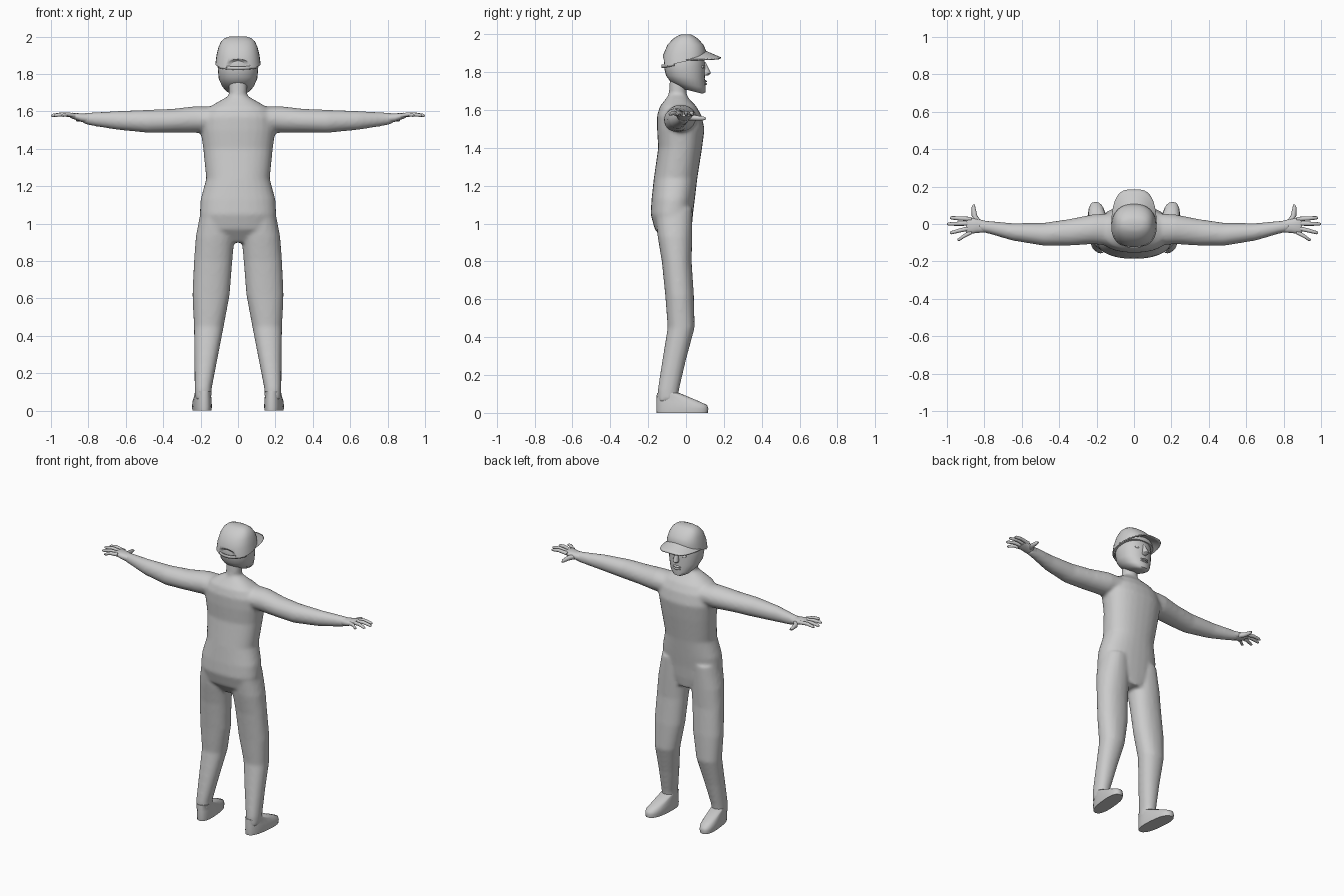
import bpy, bmesh
from math import sin, cos, pi, sqrt
from mathutils import Vector

if "Cube" in bpy.data.objects:
    bpy.data.objects.remove(bpy.data.objects["Cube"])


def finish(name, bm, angle=50):
    bmesh.ops.recalc_face_normals(bm, faces=bm.faces)
    me = bpy.data.meshes.new(name)
    bm.to_mesh(me)
    bm.free()
    ob = bpy.data.objects.new(name, me)
    bpy.context.collection.objects.link(ob)
    bpy.ops.object.select_all(action='DESELECT')
    ob.select_set(True)
    bpy.context.view_layer.objects.active = ob
    bpy.ops.object.shade_smooth_by_angle(angle=angle * pi / 180)
    return ob


def loft(bm, axis, rings, power=2.0, n=20):
    """Closed skin through superellipse rings: (pos, a, ra, b, rb[, tilt])."""
    order = {'x': (1, 2, 0), 'y': (0, 2, 1), 'z': (0, 1, 2)}[axis]
    loops = []
    for pos, a, ra, b, rb, *tilt in rings:
        t = tilt[0] if tilt else 0
        loop = []
        for i in range(n):
            c, s = cos(2 * pi * i / n), sin(2 * pi * i / n)
            c = abs(c) ** (2 / power) * (1 if c > 0 else -1)
            s = abs(s) ** (2 / power) * (1 if s > 0 else -1)
            co = [0, 0, 0]
            for k, v in zip(order, (a + ra * c, b + rb * s, pos + t * s)):
                co[k] = v
            loop.append(bm.verts.new(co))
        loops.append(loop)
    for p, q in zip(loops, loops[1:]):
        for i in range(n):
            j = (i + 1) % n
            bm.faces.new((p[i], p[j], q[j], q[i]))
    bm.faces.new(loops[0])
    bm.faces.new(loops[-1])


def span(z, rx, back, front, cx=0, tilt=0):
    return (z, cx, rx, (back + front) / 2, (front - back) / 2, tilt)


def ball(bm, loc, size):
    vs = bmesh.ops.create_uvsphere(bm, u_segments=20, v_segments=12, radius=1)['verts']
    for v in vs:
        v.co = Vector(loc) + Vector(c * s for c, s in zip(v.co, size))


# Body: torso, neck, arms and legs fused into one skin
bm = bmesh.new()
loft(bm, 'z', [span(.90, .10, -.11, .02), span(.97, .195, -.165, .03),
               span(1.05, .205, -.187, .037), span(1.13, .20, -.182, .047),
               span(1.24, .17, -.17, .06), span(1.40, .186, -.147, .085),
               span(1.50, .20, -.153, .098), span(1.57, .195, -.153, .082),
               span(1.62, .16, -.138, .055), span(1.655, .10, -.11, .02),
               span(1.68, .055, -.092, .003)], 2.3, 28)
loft(bm, 'z', [span(1.60, .06, -.10, .01), span(1.68, .05, -.092, .003),
               span(1.78, .05, -.085, .01)])
for s in (-1, 1):
    loft(bm, 'x', [(s * .08, -.03, .09, 1.56, .065), (s * .22, -.028, .08, 1.557, .072),
                   (s * .35, -.045, .071, 1.55, .064), (s * .48, -.055, .062, 1.547, .062),
                   (s * .65, -.042, .047, 1.552, .05), (s * .78, -.017, .034, 1.559, .036),
                   (s * .83, -.01, .033, 1.563, .028)])
    loft(bm, 'z', [span(.06, .044, -.15, -.045, s * .186), span(.12, .046, -.15, -.037, s * .186),
                   span(.28, .062, -.125, 0, s * .171), span(.45, .080, -.097, .046, s * .156),
                   span(.62, .100, -.11, .042, s * .144), span(.80, .103, -.128, .03, s * .133),
                   span(.93, .104, -.15, .033, s * .122), span(1.08, .085, -.165, .035, s * .112)], 2.2)
body = finish("body", bm)
rm = body.modifiers.new("fuse", 'REMESH')
rm.mode = 'VOXEL'
rm.voxel_size = .01
rm.use_smooth_shade = True
sm = body.modifiers.new("soften", 'SMOOTH')
sm.iterations = 8

# Hands: palm, four fingers, thumb
tips = [(.985, .033, .026), (1.0, .0, .003), (.985, -.046, -.021), (.945, -.083, -.044)]
for s, side in ((-1, "left"), (1, "right")):
    bm = bmesh.new()
    loft(bm, 'x', [(s * .79, -.014, .030, 1.561, .026), (s * .84, -.01, .038, 1.567, .022),
                   (s * .885, -.009, .044, 1.577, .016), (s * .897, -.009, .038, 1.577, .010)], 2.4, 16)
    for x, y, y0 in tips:
        ym = y0 * .45 + y * .55
        loft(bm, 'x', [(s * .87, y0, .012, 1.577, .012),
                       (s * (.87 * .45 + x * .55), ym, .011, 1.585, .011),
                       (s * (x - .01), y, .009, 1.579, .009),
                       (s * x, y, .004, 1.577, .004)], 2, 10)
    loft(bm, 'y', [(0, s * .825, .02, 1.563, .017), (.045, s * .853, .015, 1.559, .015),
                   (.09, s * .858, .010, 1.556, .011), (.105, s * .856, .005, 1.555, .005)], 2, 10)
    finish(side + "_hand", bm)

# Shoes, toes turned slightly outwards
for s, side in ((-1, "left"), (1, "right")):
    bm = bmesh.new()
    loft(bm, 'z', [span(0, .048, -.155, .115), span(.022, .05, -.157, .118),
                   span(.053, .048, -.156, .112, tilt=-.012),
                   span(.078, .044, -.155, .065, tilt=-.015),
                   span(.105, .043, -.153, -.035)], 2.4, 24)
    for v in bm.verts:
        v.co.x += s * (.194 + .09 * v.co.y)
        v.co.x += (v.co.x - s * .194) * max(0, v.co.y) * .8
    finish(side + "_shoe", bm)

# Head with nose, lips and eyes
bm = bmesh.new()
loft(bm, 'z', [span(1.70, .042, -.025, .088, tilt=-.014), span(1.712, .062, -.05, .102, tilt=-.018),
               span(1.735, .085, -.085, .104, tilt=-.018), span(1.775, .103, -.106, .099, tilt=-.008),
               span(1.83, .108, -.117, .101), span(1.89, .105, -.112, .095),
               span(1.94, .08, -.08, .065)], 2.1, 28)
finish("head", bm)
bm = bmesh.new()
loft(bm, 'z', [span(1.782, .012, .085, .115), span(1.792, .019, .085, .13),
               span(1.803, .017, .085, .129), span(1.855, .009, .08, .103)], 2, 12)
finish("nose", bm)
bm = bmesh.new()
for z in (1.738, 1.752):
    ball(bm, (0, .092, z), (.03, .019, .0075))
finish("lips", bm)
bm = bmesh.new()
for s in (-1, 1):
    ball(bm, (s * .043, .084, 1.828), (.019, .012, .009))
finish("eyes", bm)

# Cap crown with the arched opening at the back
bm = bmesh.new()
loft(bm, 'z', [span(1.855, .121, -.127, .102, tilt=.025), span(1.90, .115, -.122, .107, tilt=.012),
               span(1.945, .104, -.098, .092), span(1.975, .09, -.07, .066),
               span(1.992, .07, -.045, .042), span(2.0, .045, -.025, .025)], 2.4, 32)
crown = finish("cap_crown", bm)
bm = bmesh.new()
ball(bm, (0, -.13, 1.845), (.088, .024, .036))
cutter = finish("opening_cutter", bm)
cutter.hide_render = True
cutter.hide_set(True)
cut = crown.modifiers.new("opening", 'BOOLEAN')
cut.operation = 'DIFFERENCE'
cut.object = cutter

# Cap strap and curved brim, both swept as thin sheets
def sheet(name, point, nu, nv, thick):
    bm = bmesh.new()
    g = [[bm.verts.new(point(2 * i / nu - 1, j / nv)) for j in range(nv + 1)] for i in range(nu + 1)]
    for i in range(nu):
        for j in range(nv):
            bm.faces.new((g[i][j], g[i + 1][j], g[i + 1][j + 1], g[i][j + 1]))
    ob = finish(name, bm)
    so = ob.modifiers.new("thickness", 'SOLIDIFY')
    so.thickness = thick
    so.offset = 0


def brim(u, v):
    e = sin(u * pi / 2)
    x = .119 * e * (1 - .12 * v * (1 - abs(e)))
    inner = .09 * sqrt(max(0, 1 - e * e))
    outer = .183 * max(0, 1 - e ** 4) ** .5
    z = 1.915 - .05 * e * e - v * .04 * (1 - e * e)
    return (x, inner + v * (outer - inner), z)


def strap(u, v):
    a = u * 1.1
    return (.118 * sin(a), -.012 - .113 * cos(a), 1.822 + .018 * v + .012 * u * u)


sheet("cap_brim", brim, 24, 5, .008)
sheet("cap_strap", strap, 16, 1, .008)
